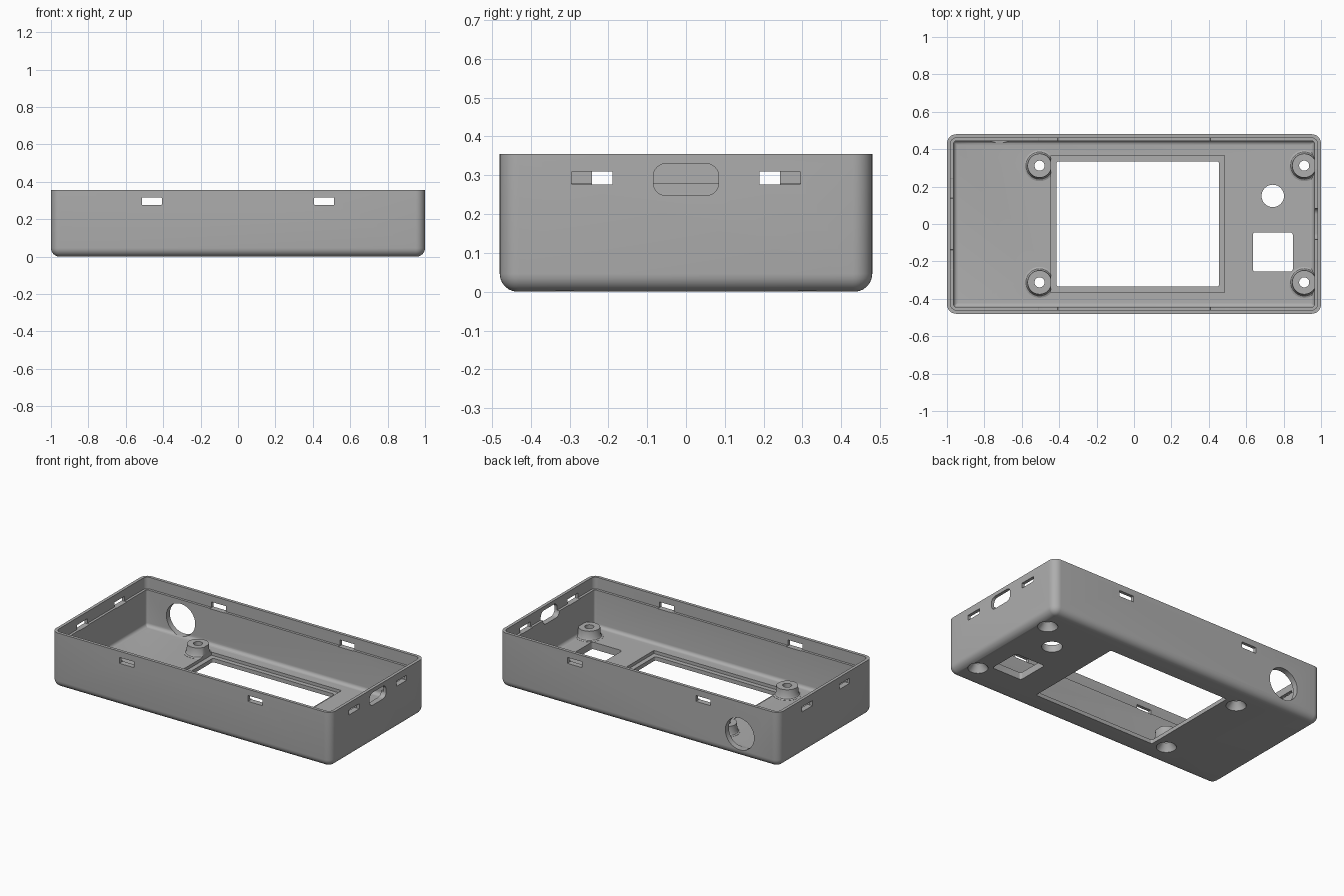
import bpy, bmesh
from math import pi, sin, cos, radians
from mathutils import Matrix

if "Cube" in bpy.data.objects:
    bpy.data.objects.remove(bpy.data.objects["Cube"], do_unlink=True)

LENGTH, WIDTH, HEIGHT = 1.0, 0.48, 0.355      # half length, half width, full height
CORNER, FLOOR, LIP_Z = 0.05, 0.045, 0.28

grey = bpy.data.materials.new("plastic grey")
grey.use_nodes = True
colour = (0.42, 0.42, 0.42, 1)
grey.diffuse_color = colour
grey.node_tree.nodes["Principled BSDF"].inputs["Base Color"].default_value = colour


def ring(hx, hy, r, z, steps=8):
    """Rounded rectangle outline; a circle when hx = hy = r."""
    pts = []
    for q, (sx, sy) in enumerate([(1, 1), (-1, 1), (-1, -1), (1, -1)]):
        for i in range(steps + 1):
            if i == steps and hx == r:
                continue
            a = (q + i / steps) * pi / 2
            pts.append((sx * (hx - r) + r * cos(a), sy * (hy - r) + r * sin(a), z))
    return pts


def loft(name, rings, matrix=Matrix()):
    """Skin a stack of matching outlines and cap both ends."""
    bm = bmesh.new()
    loops = [[bm.verts.new(p) for p in pts] for pts in rings]
    for a, b in zip(loops, loops[1:]):
        for i in range(len(a)):
            j = (i + 1) % len(a)
            bm.faces.new((a[i], a[j], b[j], b[i]))
    bm.faces.new(loops[0][::-1])
    bm.faces.new(loops[-1])
    bmesh.ops.recalc_face_normals(bm, faces=bm.faces)
    bm.transform(matrix)
    mesh = bpy.data.meshes.new(name)
    bm.to_mesh(mesh)
    bm.free()
    mesh.materials.append(grey)
    obj = bpy.data.objects.new(name, mesh)
    bpy.context.collection.objects.link(obj)
    return obj


def combine(tool, operation):
    """Apply a boolean to the case and discard the tool."""
    tool.hide_render = True
    bpy.context.view_layer.objects.active = case
    mod = case.modifiers.new(tool.name, 'BOOLEAN')
    mod.operation, mod.solver, mod.object = operation, 'EXACT', tool
    bpy.ops.object.modifier_apply(modifier=mod.name)
    bpy.data.objects.remove(tool, do_unlink=True)


def cut(name, hx, hy, r, depth, matrix):
    combine(loft(name, [ring(hx, hy, r, -depth), ring(hx, hy, r, depth)], matrix), 'DIFFERENCE')


def at(x, y, z=0.0):
    return Matrix.Translation((x, y, z))


def inset_ring(d, z):
    return ring(LENGTH - d, WIDTH - d, max(CORNER - d, 0.004), z)


# Open case: rounded base, outer wall, stepped lip, inner wall, filleted floor
base_r, wall, fillet = 0.046, 0.036, 0.022
angles = [radians(15 * i) for i in range(7)]
rings = [inset_ring(base_r * (1 - sin(a)), base_r * (1 - cos(a))) for a in angles]
rings += [inset_ring(0, HEIGHT), inset_ring(0.02, HEIGHT),
          inset_ring(0.02, LIP_Z), inset_ring(wall, LIP_Z)]
rings += [inset_ring(wall + fillet * (1 - cos(a)), FLOOR + fillet * (1 - sin(a))) for a in angles]
case = loft("case", rings)

# Screw bosses with flared feet
boss_spots = [(x, y) for x in (-0.505, 0.91) for y in (-0.312, 0.312)]
for x, y in boss_spots:
    profile = [(0.083, 0.03), (0.083, FLOOR + 0.001), (0.073, FLOOR + 0.005),
               (0.067, FLOOR + 0.014), (0.064, 0.105)]
    combine(loft("boss", [ring(r, r, r, z) for r, z in profile], at(x, y)), 'UNION')

# Countersunk screw holes
for x, y in boss_spots:
    profile = [(0.06, -0.01), (0.058, 0.003), (0.027, 0.045), (0.027, 0.2)]
    combine(loft("screw_hole", [ring(r, r, r, z) for r, z in profile], at(x, y)), 'DIFFERENCE')

# Display recess and window, then the button and sensor openings
cut("display_recess", 0.465, 0.365, 0.002, 0.1, at(0.02, 0, 0.125))
cut("display_window", 0.435, 0.335, 0.012, 0.1, at(0.02, 0))
cut("square_opening", 0.107, 0.105, 0.014, 0.1, at(0.742, -0.15))
cut("round_opening", 0.06, 0.06, 0.06, 0.1, at(0.742, 0.15))

# Clip slots in all four walls
face_y = Matrix.Rotation(pi / 2, 4, 'X')
face_x = Matrix.Rotation(pi / 2, 4, 'Z') @ face_y
slot_z = 0.296
for side in (-1, 1):
    for x in (-0.46, 0.46):
        cut("long_wall_slot", 0.0525, 0.019, 0.001, 0.1, at(x, side * WIDTH, slot_z) @ face_y)
    for y in (-1, 1):
        spot = y * (0.242 if side > 0 else 0.19)
        cut("end_wall_slot", 0.0525, 0.0165, 0.001, 0.1, at(side * LENGTH, spot, slot_z - 0.003) @ face_x)

# Cable port in the left end and round socket in the back wall
cut("cable_port", 0.084, 0.041, 0.032, 0.1, at(LENGTH, 0, 0.289) @ face_x)
cut("back_socket", 0.103, 0.103, 0.103, 0.1, at(-0.72, WIDTH, 0.15) @ face_y)

# Smooth curved areas, keep the edges crisp
bpy.ops.object.select_all(action='DESELECT')
case.select_set(True)
bpy.context.view_layer.objects.active = case
bpy.ops.object.shade_smooth_by_angle(angle=radians(30))
